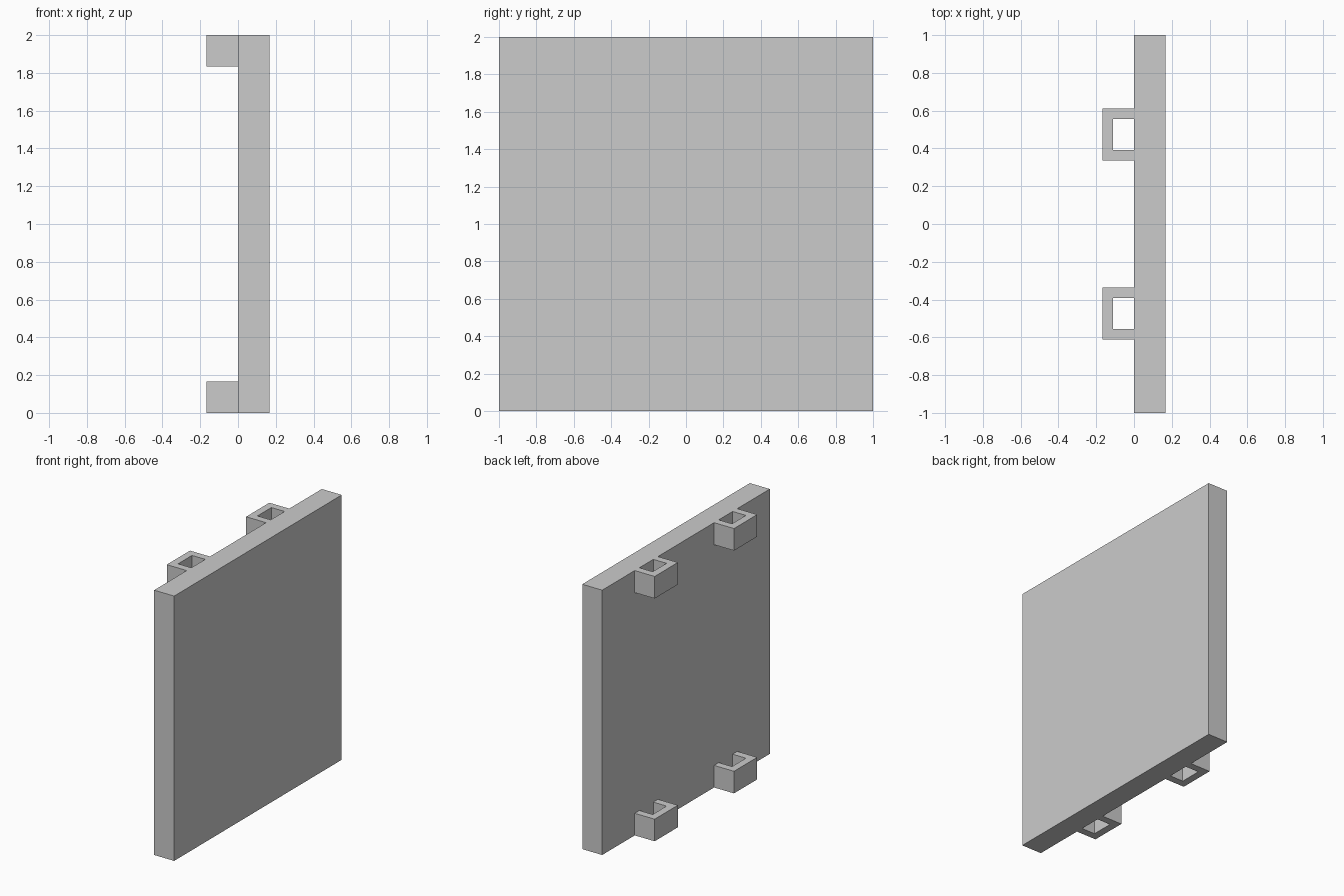
import bpy, bmesh

if "Cube" in bpy.data.objects:
    bpy.data.objects.remove(bpy.data.objects["Cube"])

THICK = 1 / 6      # panel thickness, bracket depth and bracket height
WALL = 1 / 18      # bracket wall thickness
Y_IN, Y_OUT = 0.335, 0.612


def extrude_profile(name, points, z0, height):
    """Extrude a flat xy outline upward into a closed solid."""
    bm = bmesh.new()
    face = bm.faces.new([bm.verts.new((x, y, z0)) for x, y in points])
    geom = bmesh.ops.extrude_face_region(bm, geom=[face])["geom"]
    top = [v for v in geom if isinstance(v, bmesh.types.BMVert)]
    bmesh.ops.translate(bm, verts=top, vec=(0, 0, height))
    bmesh.ops.recalc_face_normals(bm, faces=bm.faces)
    mesh = bpy.data.meshes.new(name)
    bm.to_mesh(mesh)
    bm.free()
    obj = bpy.data.objects.new(name, mesh)
    bpy.context.collection.objects.link(obj)
    return obj


# Flat square panel
extrude_profile("panel", [(0, -1), (THICK, -1), (THICK, 1), (0, 1)], 0, 2)

# U-shaped brackets on the back, open toward the panel
u_profile = [
    (0, Y_IN), (0, Y_IN + WALL), (WALL - THICK, Y_IN + WALL),
    (WALL - THICK, Y_OUT - WALL), (0, Y_OUT - WALL), (0, Y_OUT),
    (-THICK, Y_OUT), (-THICK, Y_IN),
]
for level, z0 in (("lower", 0), ("upper", 2 - THICK)):
    for side, sign in (("left", 1), ("right", -1)):
        outline = [(x, sign * y) for x, y in u_profile]
        extrude_profile(f"{level}_{side}_bracket", outline, z0, THICK)
